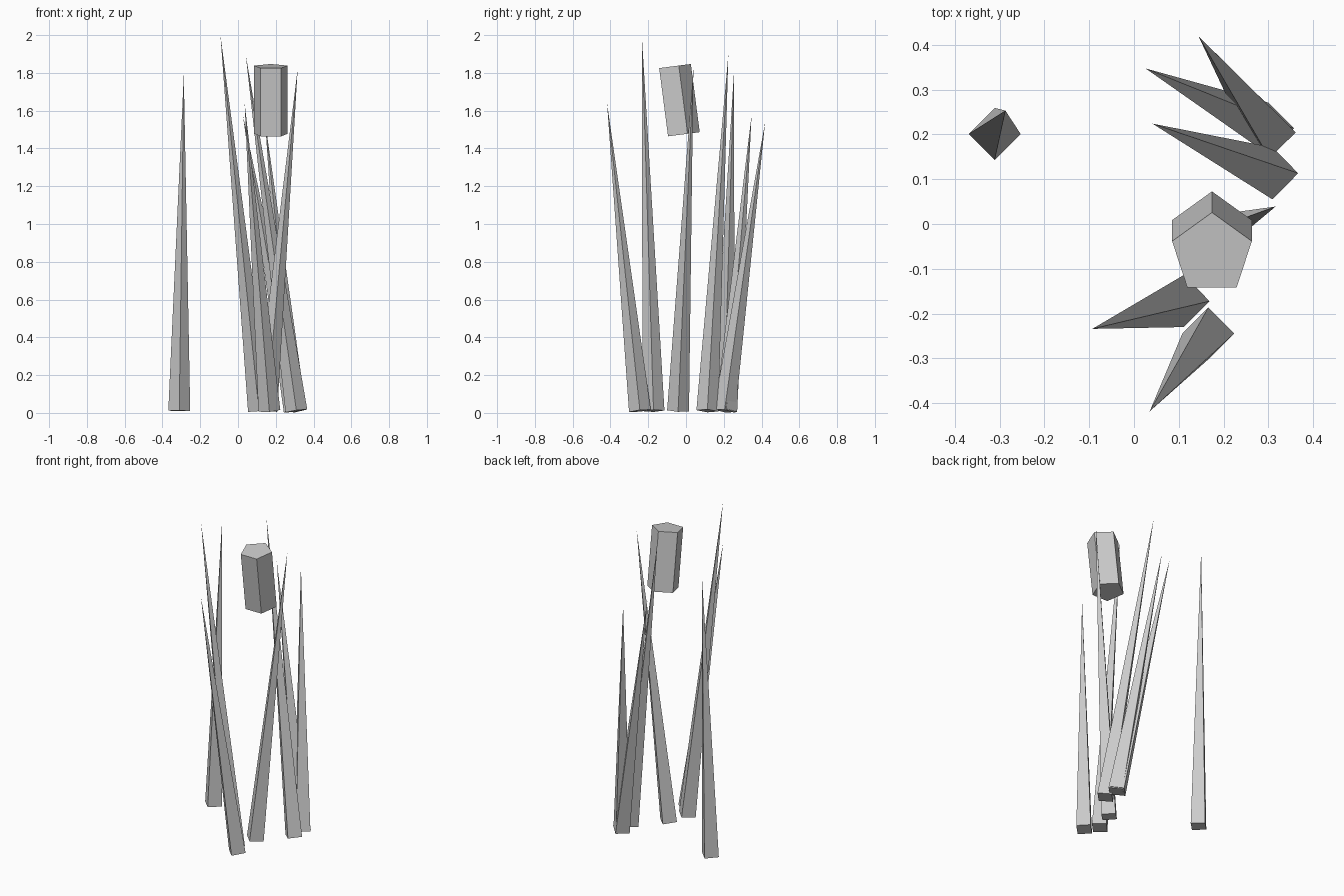
import bpy
from mathutils import Vector

if "Cube" in bpy.data.objects:
    bpy.data.objects.remove(bpy.data.objects["Cube"])

UP = Vector((0, 0, 1))


def tapered(name, sides, r1, r2, start, end):
    """Flat-sided cone or prism running from start to end."""
    start, end = Vector(start), Vector(end)
    axis = end - start
    bpy.ops.mesh.primitive_cone_add(vertices=sides, radius1=r1, radius2=r2,
                                    depth=axis.length, location=(start + end) / 2)
    ob = bpy.context.object
    ob.name = name
    ob.rotation_mode = 'QUATERNION'
    ob.rotation_quaternion = UP.rotation_difference(axis)
    return ob


# Leaning grass blades: base (x, y) and tip (x, y, z)
BASE_Z, BLADE_R = 0.011, 0.058
blades = [
    ((0.303, 0.204), (0.144, 0.419, 1.54)),
    ((0.300, 0.213), (0.026, 0.347, 1.575)),
    ((0.309, 0.113), (0.041, 0.224, 1.895)),
    ((0.150, -0.042), (0.316, 0.039, 1.823)),
    ((0.111, -0.172), (-0.093, -0.234, 2.0)),
    ((0.166, -0.244), (0.035, -0.418, 1.64)),
    ((-0.311, 0.201), (-0.287, 0.253, 1.79)),
]
for i, ((x, y), tip) in enumerate(blades, 1):
    tapered(f"blade_{i}", 4, BLADE_R, 0, (x, y, BASE_Z), tip)

# Five-sided seed head near the top of one stalk
tapered("seed_head", 5, 0.0935, 0.0935, (0.174, -0.020, 1.474), (0.174, -0.067, 1.835))
